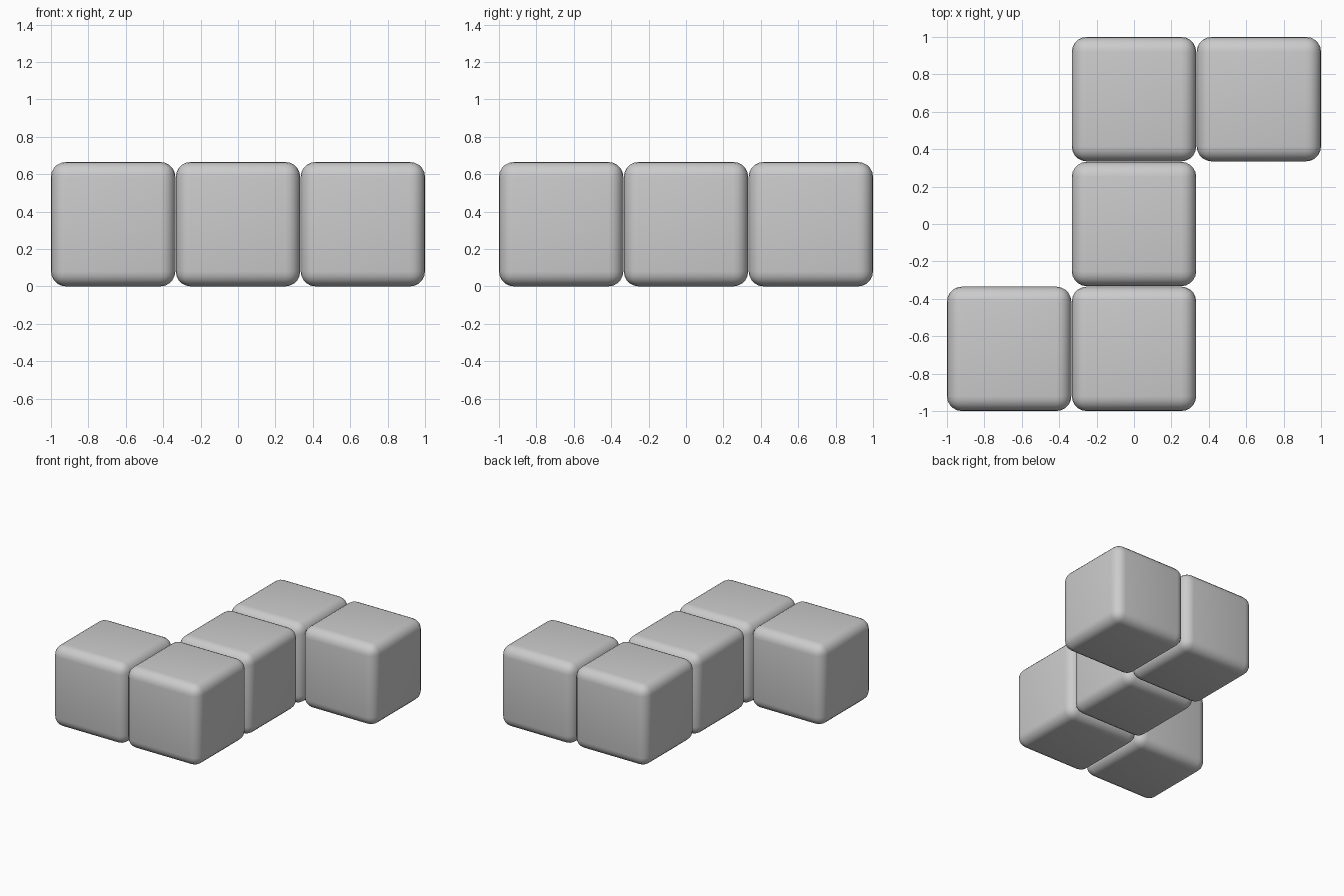
import bpy

if "Cube" in bpy.data.objects:
    bpy.data.objects.remove(bpy.data.objects["Cube"])

SIZE = 0.665                 # edge of one cube
PITCH = (2 - SIZE) / 2       # spacing that makes the whole span 2 units


def rounded_cube(name, col, row):
    bpy.ops.mesh.primitive_cube_add(
        size=SIZE, location=(col * PITCH, row * PITCH, SIZE / 2))
    cube = bpy.context.object
    cube.name = name
    # Rounded edges
    bevel = cube.modifiers.new("rounded_edges", 'BEVEL')
    bevel.width = 0.08
    bevel.segments = 5
    bpy.ops.object.modifier_apply(modifier=bevel.name)
    bpy.ops.object.shade_smooth_by_angle()
    return cube


# Five cubes in a flat Z shape
for name, col, row in [
    ("front_left_cube", -1, -1),
    ("front_cube", 0, -1),
    ("middle_cube", 0, 0),
    ("back_cube", 0, 1),
    ("back_right_cube", 1, 1),
]:
    rounded_cube(name, col, row)
